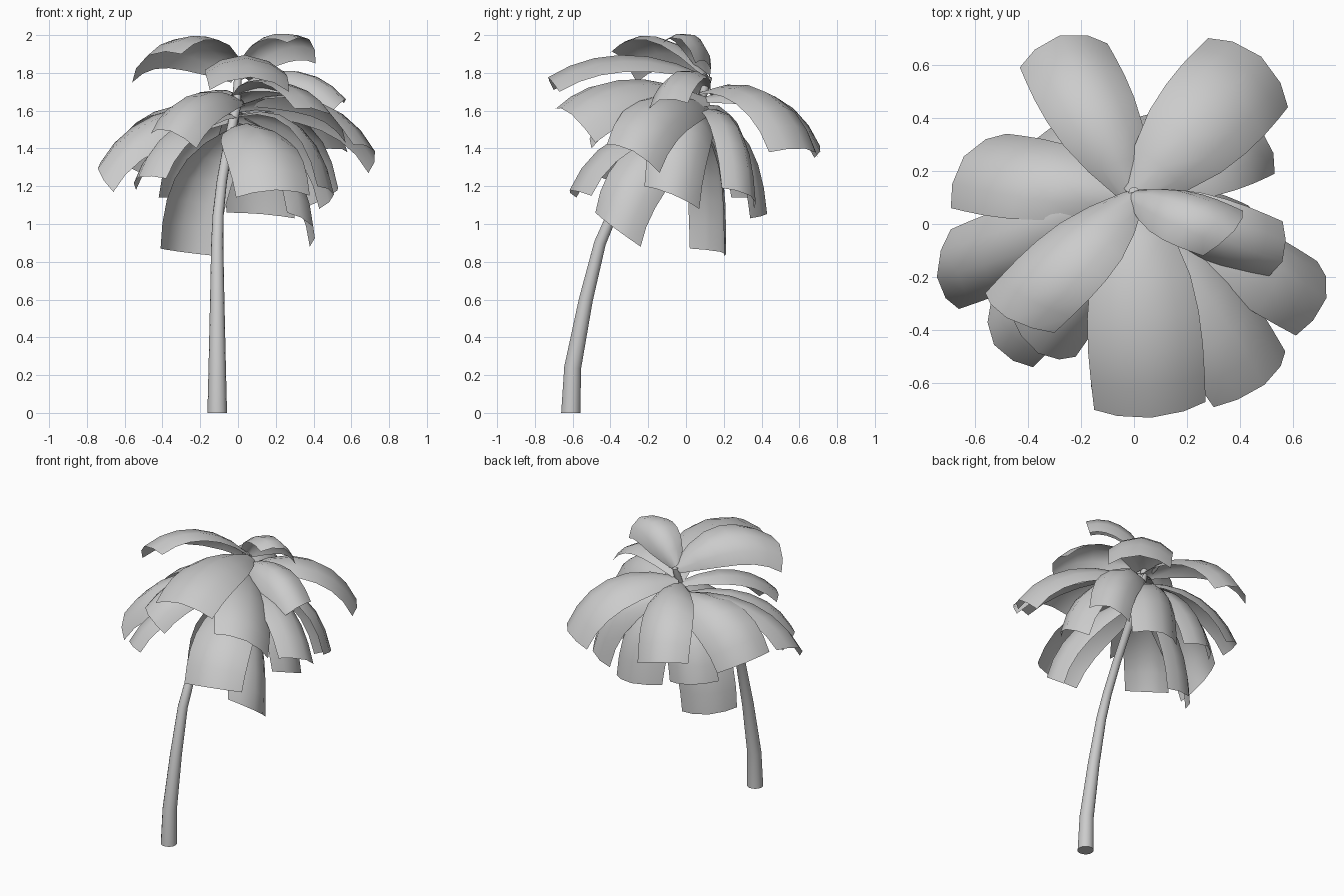
import bpy, bmesh, math
from mathutils import Vector as V

if "Cube" in bpy.data.objects:
    bpy.data.objects.remove(bpy.data.objects["Cube"])


def make_object(name, bm, angle):
    mesh = bpy.data.meshes.new(name)
    bm.to_mesh(mesh)
    bm.free()
    ob = bpy.data.objects.new(name, mesh)
    bpy.context.collection.objects.link(ob)
    bpy.ops.object.select_all(action='DESELECT')
    ob.select_set(True)
    bpy.context.view_layer.objects.active = ob
    bpy.ops.object.shade_smooth_by_angle(angle=math.radians(angle))
    return ob


# Leaning, tapering trunk: (x, y, z, radius) rings
path = [(-.11, -.61, 0, .052), (-.11, -.60, .24, .046), (-.11, -.53, .6, .038),
        (-.11, -.455, .9, .032), (-.105, -.39, 1.05, .029), (-.085, -.27, 1.23, .027),
        (-.05, -.10, 1.43, .026), (-.01, .07, 1.62, .025), (0, .12, 1.78, .02)]
SIDES = 14
bm = bmesh.new()
rings = []
for i, (x, y, z, r) in enumerate(path):
    a, b = V(path[max(i - 1, 0)][:3]), V(path[min(i + 1, len(path) - 1)][:3])
    t = (b - a).normalized() if i else V((0, 0, 1))
    u = t.cross(V((0, 1, 0))).normalized()
    w = t.cross(u)
    rings.append([bm.verts.new(V((x, y, z)) + r * (u * math.cos(k * math.tau / SIDES)
                  + w * math.sin(k * math.tau / SIDES))) for k in range(SIDES)])
for p, q in zip(rings, rings[1:]):
    for k in range(SIDES):
        n = (k + 1) % SIDES
        bm.faces.new((p[k], p[n], q[n], q[k]))
bm.faces.new(rings[0])
bm.faces.new(rings[-1])
bmesh.ops.recalc_face_normals(bm, faces=bm.faces)
make_object("trunk", bm, 50)


# Frond: arched sheet following a drooping curve from the crown to two tip corners
WIDTH = [.28, .66, .9, 1.0, 1.03, 1.02, 1.0]
ARCH = [(-1, 0), (-.6, .65), (0, 1), (.6, .65), (1, 0)]


def frond(name, base_z, mid_z, left, right):
    left, right = V(left), V(right)
    base = V((0, .1 + .3 * min(base_z - 1.6, 0), base_z))
    tip, side = (left + right) / 2, (right - left) / 2
    k = .55 + .25 * max(base_z - tip.z, 0)
    mid = base.lerp(tip, k)
    mid.z = mid_z
    ctrl = 2 * mid - (base + tip) / 2
    if side.cross(tip - base).z < 0:
        side = -side
    bm = bmesh.new()
    rows = []
    for i, wd in enumerate(WIDTH):
        t = i / (len(WIDTH) - 1)
        p = base * (1 - t) ** 2 + ctrl * 2 * t * (1 - t) + tip * t * t
        tan = (ctrl - base) * (1 - t) + (tip - ctrl) * t
        up = side.cross(tan).normalized()
        rows.append([bm.verts.new(p + side * wd * s + up * .085 * wd * h) for s, h in ARCH])
    for a, b in zip(rows, rows[1:]):
        for j in range(len(ARCH) - 1):
            bm.faces.new((a[j], a[j + 1], b[j + 1], b[j]))
    make_object(name, bm, 60)


# Upper fronds
frond("frond_front_top", 1.76, 1.81, (-.15, -.70, 1.71), (.27, -.67, 1.70))
frond("frond_left_top", 1.77, 1.90, (-.56, -.26, 1.75), (-.30, -.41, 1.90))
frond("frond_right_top", 1.78, 1.91, (.41, .05, 1.85), (.26, -.12, 1.96))
frond("frond_right_upper", 1.70, 1.73, (.56, .01, 1.64), (.46, -.21, 1.56))
# Middle fronds
frond("frond_front_right", 1.65, 1.66, (.30, -.69, 1.61), (.57, -.48, 1.43))
frond("frond_right", 1.60, 1.57, (.69, -.14, 1.27), (.61, -.42, 1.42))
frond("frond_back_right", 1.68, 1.62, (.28, .70, 1.35), (.58, .44, 1.38))
frond("frond_back_left", 1.65, 1.60, (-.43, .59, 1.40), (-.10, .68, 1.35))
frond("frond_left_back", 1.58, 1.52, (-.69, .06, 1.35), (-.48, .34, 1.25))
frond("frond_left", 1.57, 1.48, (-.69, -.02, 1.33), (-.66, -.32, 1.17))
frond("frond_front_left", 1.64, 1.60, (-.46, -.35, 1.48), (-.22, -.50, 1.40))
# Lower, hanging fronds
frond("frond_front_left_low", 1.56, 1.44, (-.54, -.30, 1.18), (-.38, -.54, 1.24))
frond("frond_front_low", 1.50, 1.39, (-.01, -.58, 1.14), (.38, -.50, 1.15))
frond("frond_front_right_low", 1.50, 1.27, (.26, -.48, 1.06), (.38, -.24, .88))
frond("frond_right_low", 1.55, 1.45, (.43, .07, 1.08), (.42, -.22, 1.20))
frond("frond_back_right_low", 1.57, 1.46, (.53, .19, 1.19), (.34, .36, 1.08))
frond("frond_back_low", 1.55, 1.38, (-.06, .35, 1.06), (.30, .34, 1.03))
frond("frond_back_left_low", 1.56, 1.40, (-.42, .24, 1.14), (-.12, .35, 1.10))
frond("frond_left_hanging", 1.50, 1.22, (-.41, .02, .87), (-.11, .20, .83))
